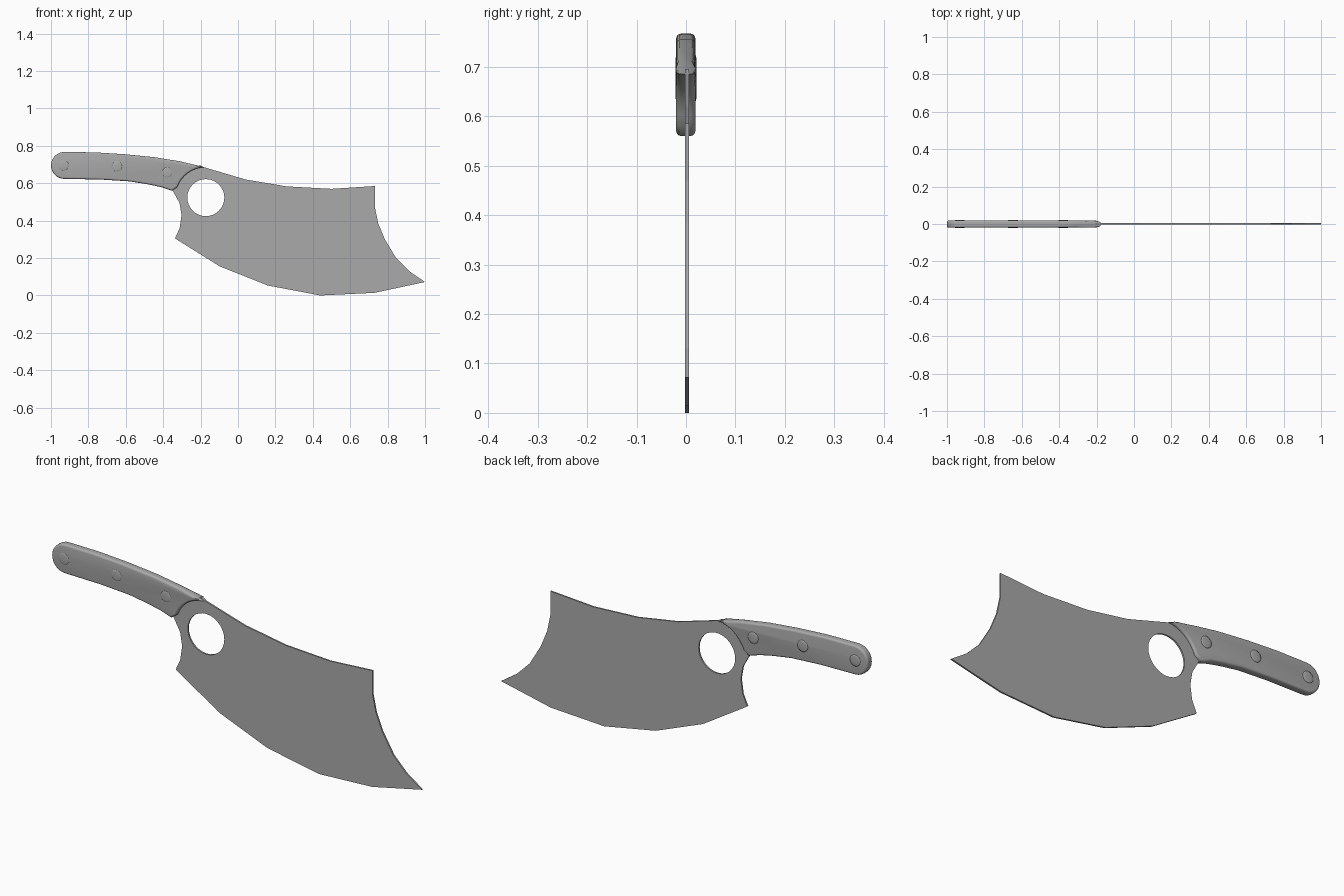
import bpy, bmesh, math
from math import sin, cos, pi

if "Cube" in bpy.data.objects:
    bpy.data.objects.remove(bpy.data.objects["Cube"])


def material(name, value):
    m = bpy.data.materials.new(name)
    m.diffuse_color = (value, value, value, 1)
    m.use_nodes = True
    m.node_tree.nodes["Principled BSDF"].inputs["Base Color"].default_value = m.diffuse_color
    return m


STEEL = material("steel_grey", 0.4)
HOLE = (-0.172, 0.523)


def arc(cx, cz, r, a0, a1, n):
    """Points (x, z) along an arc, angles in degrees."""
    return [(cx + r * cos(math.radians(a0 + (a1 - a0) * i / n)),
             cz + r * sin(math.radians(a0 + (a1 - a0) * i / n))) for i in range(n + 1)]


def activate(ob):
    bpy.ops.object.select_all(action='DESELECT')
    ob.select_set(True)
    bpy.context.view_layer.objects.active = ob


def add_mesh(name, bm, angle):
    bmesh.ops.recalc_face_normals(bm, faces=bm.faces)
    me = bpy.data.meshes.new(name)
    bm.to_mesh(me)
    bm.free()
    me.materials.append(STEEL)
    ob = bpy.data.objects.new(name, me)
    bpy.context.collection.objects.link(ob)
    activate(ob)
    bpy.ops.object.shade_smooth_by_angle(angle=math.radians(angle))
    return ob


# Blade: flat plate outline with a round hole, filled as a 2D curve
outline = [(-0.18, 0.685), (0.04, 0.62), (0.26, 0.583), (0.50, 0.570), (0.732, 0.585),
           (0.732, 0.47), (0.75, 0.385), (0.785, 0.30), (0.845, 0.20), (0.915, 0.13), (1.0, 0.072),
           (0.73, 0.014), (0.44, 0.0), (0.16, 0.053), (-0.097, 0.155), (-0.337, 0.305),
           (-0.312, 0.36), (-0.302, 0.43), (-0.313, 0.495), (-0.352, 0.565)]
outline += arc(*HOLE, 0.175, 160, 100, 6)
curve = bpy.data.curves.new("blade", 'CURVE')
curve.dimensions = '2D'
curve.fill_mode = 'BOTH'
curve.extrude = 0.004
for pts in (outline, arc(*HOLE, 0.099, 0, 348.75, 31)):
    sp = curve.splines.new('POLY')
    sp.points.add(len(pts) - 1)
    for p, (x, z) in zip(sp.points, pts):
        p.co = (x, z, 0, 1)
    sp.use_cyclic_u = True
curve.materials.append(STEEL)
blade = bpy.data.objects.new("blade", curve)
bpy.context.collection.objects.link(blade)
blade.rotation_euler = (pi / 2, 0, 0)
blade.location.y = 0.002
activate(blade)
bpy.ops.object.convert(target='MESH')
bpy.ops.object.shade_flat()

# Handle: curved grip with a round butt and a hollow end that follows the hole
grip = [(-0.353, 0.56), (-0.41, 0.579), (-0.48, 0.594), (-0.58, 0.61), (-0.74, 0.62)]
grip += arc(-0.928, 0.695, 0.072, 270, 90, 14)
grip += [(-0.765, 0.765), (-0.605, 0.755), (-0.445, 0.739), (-0.31, 0.717), (-0.225, 0.697),
         (-0.18, 0.685)]
grip += arc(*HOLE, 0.163, 100, 160, 7)
bm = bmesh.new()
face = bm.faces.new([bm.verts.new((x, -0.02, z)) for x, z in grip])
ext = bmesh.ops.extrude_face_region(bm, geom=[face])
for v in ext["geom"]:
    if isinstance(v, bmesh.types.BMVert):
        v.co.y = 0.019
rims = [e for e in bm.edges if abs(e.verts[0].co.y - e.verts[1].co.y) < 1e-5]
bmesh.ops.bevel(bm, geom=rims, offset=0.01, segments=4, profile=0.5, affect='EDGES')
add_mesh("handle", bm, 50)

# Rivets: low domes on both sides of the handle
for i, (x, z) in enumerate([(-0.932, 0.695), (-0.647, 0.69), (-0.378, 0.658)]):
    for side, label in ((-1, "front"), (1, "back")):
        bm = bmesh.new()
        rings = []
        for r, y in ((0.028, 0.017), (0.028, 0.0196), (0.023, 0.0208), (0.013, 0.0217)):
            rings.append([bm.verts.new((x + px, side * y, z + pz))
                          for px, pz in arc(0, 0, r, 0, 345, 23)])
        for a, b in zip(rings, rings[1:]):
            for k in range(24):
                bm.faces.new((a[k], a[(k + 1) % 24], b[(k + 1) % 24], b[k]))
        bm.faces.new(rings[-1])
        bm.faces.new(rings[0])
        add_mesh(f"rivet_{label}_{i + 1}", bm, 89)
